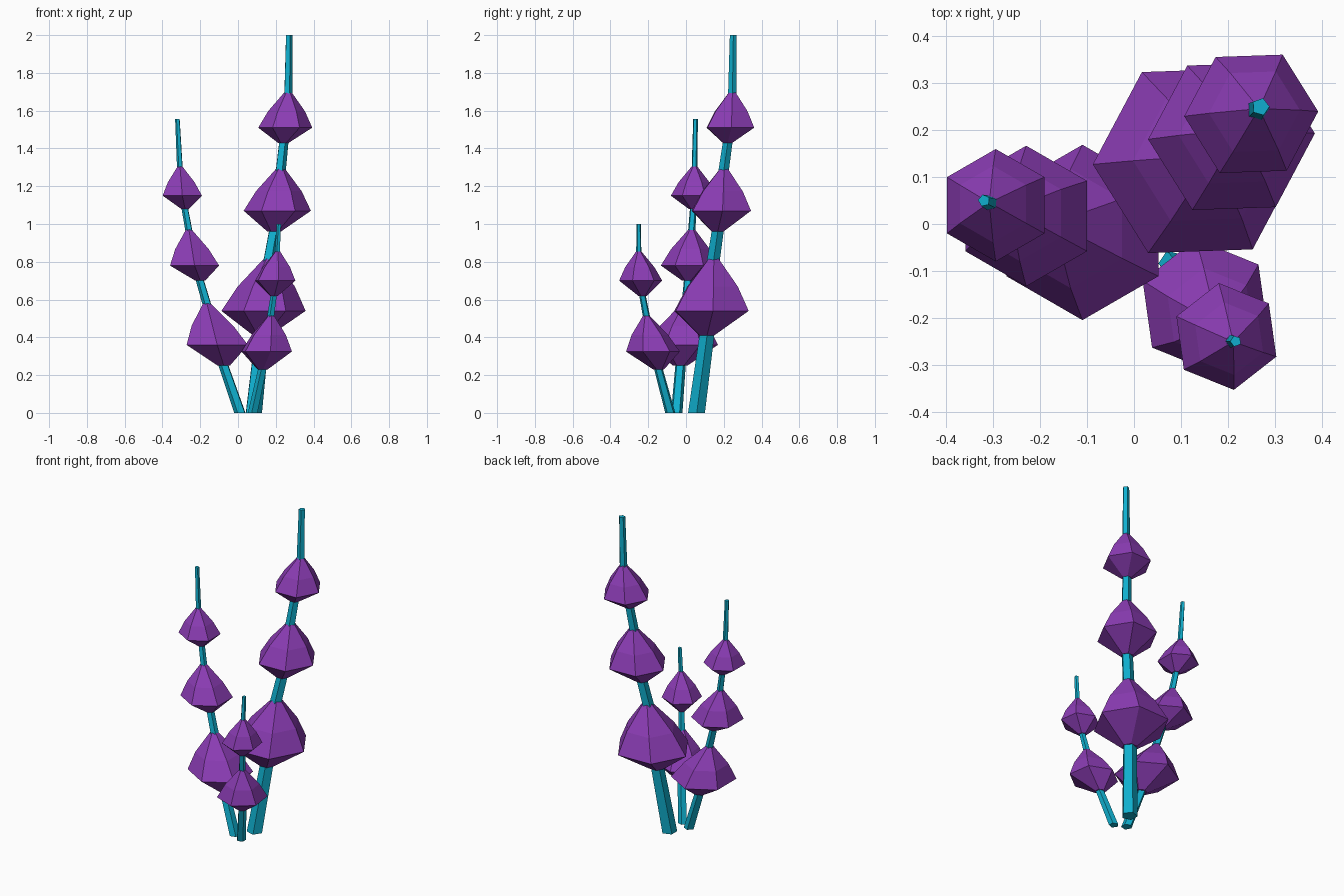
import bpy, bmesh, math

if "Cube" in bpy.data.objects:
    bpy.data.objects.remove(bpy.data.objects["Cube"])


def material(name, rgb):
    m = bpy.data.materials.new(name)
    m.diffuse_color = (*rgb, 1)
    m.use_nodes = True
    m.node_tree.nodes["Principled BSDF"].inputs["Base Color"].default_value = m.diffuse_color
    return m


TEAL = material("teal stem", (0.005, 0.43, 0.62))
PURPLE = material("purple petal", (0.26, 0.046, 0.46))


def at(path, z):
    """Centre (x, y) of a stem path at height z."""
    for a, b in zip(path, path[1:]):
        if z <= b[2]:
            break
    t = (z - a[2]) / (b[2] - a[2])
    return a[0] + (b[0] - a[0]) * t, a[1] + (b[1] - a[1]) * t


def loft(name, rings, sides, turn, mat):
    """Closed flat-faced skin over horizontal polygon rings (x, y, z, r)."""
    bm = bmesh.new()
    loops = []
    for x, y, z, r in rings:
        angles = [turn + math.tau * i / sides for i in range(sides)]
        loops.append([bm.verts.new((x + r * math.cos(a), y + r * math.sin(a), z))
                      for a in angles])
    for lo, hi in zip(loops, loops[1:]):
        for i in range(sides):
            j = (i + 1) % sides
            bm.faces.new((lo[i], lo[j], hi[j], hi[i]))
    bm.faces.new(loops[0][::-1])
    bm.faces.new(loops[-1])
    bmesh.ops.recalc_face_normals(bm, faces=bm.faces)
    me = bpy.data.meshes.new(name)
    bm.to_mesh(me)
    bm.free()
    me.materials.append(mat)
    bpy.context.collection.objects.link(bpy.data.objects.new(name, me))


# Each plant: path (x, y, z), stem radius bottom/top, hexagon turn in degrees,
# buds as (bottom z, rim z, tip z, rim x, rim y, rim radius)
plants = {
    "tall": ([(.08, .055, 0), (.125, .11, .41), (.165, .145, .81), (.195, .17, .98),
              (.225, .2, 1.29), (.24, .22, 1.43), (.265, .245, 1.7), (.27, .25, 2)],
             .047, .019, 2,
             [(.41, .54, .82, .135, .135, .223), (.96, 1.07, 1.295, .208, .187, .178),
              (1.43, 1.51, 1.70, .25, .235, .143)]),
    "middle": ([(.012, -.05, 0), (-.075, -.03, .25), (-.165, 0, .58), (-.2, .01, .7),
                (-.26, .03, .97), (-.28, .038, 1.08), (-.307, .045, 1.3), (-.32, .05, 1.555)],
               .032, .013, 30,
               [(.25, .36, .58, -.11, -.018, .187), (.7, .78, .97, -.23, .017, .15),
                (1.08, 1.15, 1.305, -.295, .04, .12)]),
    "short": ([(.08, -.083, 0), (.13, -.145, .23), (.175, -.21, .515), (.19, -.23, .62),
               (.21, -.25, .855), (.217, -.25, 1)],
              .028, .012, 38,
              [(.23, .325, .515, .152, -.175, .144), (.62, .7, .855, .197, -.24, .115)]),
}

for name, (path, r0, r1, turn, buds) in plants.items():
    turn = math.radians(turn)
    top = path[-1][2]
    # Tapering stem
    loft(name + "_stem", [(x, y, z, r0 + (r1 - r0) * z / top) for x, y, z in path],
         5, turn, TEAL)
    # Hexagonal buds threaded on the stem
    for n, (zb, zr, zt, x, y, r) in enumerate(buds, 1):
        zs = zr + (zt - zr) * 0.46          # shoulder height
        tx, ty = at(path, zt)
        sx, sy = x + (tx - x) * 0.46, y + (ty - y) * 0.46
        loft(f"{name}_bud_{n}", [(*at(path, zb), zb, r * .2), (x, y, zr, r),
                                 (sx, sy, zs, r * .68), (tx, ty, zt, r * .12)],
             6, turn, PURPLE)
